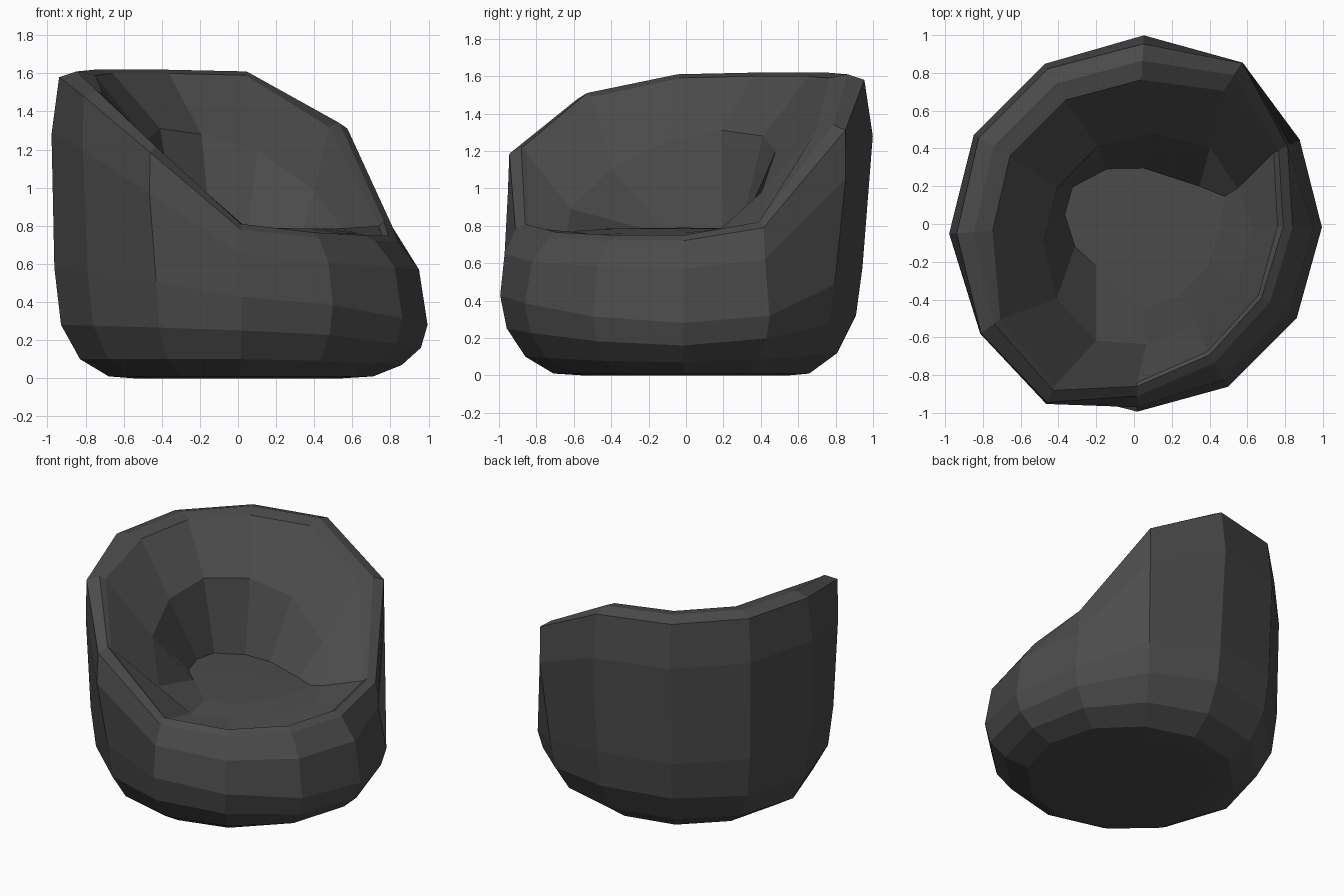
import bpy, bmesh, math

# One row per column of the 12-sided tub, anticlockwise from the right side:
# angle, crest height, crest radius, widest radius up high, rim inner width,
# backrest lip (angle, radius, height), seat edge (angle, radius)
COLUMNS = [
    (-1, 0.75, 0.79, 0.95, 0.03, -2, 0.63, 0.76, -5, 0.45),
    (27, 0.82, 0.86, 0.93, 0.03, 19, 0.58, 0.785, 17, 0.50),
    (56, 1.34, 0.95, 1.03, 0.10, 45, 0.57, 0.98, 30, 0.40),
    (87, 1.61, 0.865, 1.00, 0.10, 78, 0.49, 1.20, 80, 0.30),
    (119, 1.62, 0.85, 0.97, 0.10, 115, 0.455, 1.28, 116, 0.325),
    (151, 1.62, 0.85, 0.97, 0.10, 155, 0.45, 1.31, 149, 0.38),
    (183, 1.61, 0.85, 0.98, 0.10, 192, 0.49, 1.25, 172, 0.37),
    (215.5, 1.51, 0.91, 1.00, 0.04, 224, 0.57, 1.11, 201, 0.335),
    (244, 1.215, 0.98, 1.06, 0.03, 252, 0.65, 0.89, 228, 0.30),
    (271, 0.81, 0.86, 0.97, 0.02, 276, 0.64, 0.77, 276, 0.45),
    (300, 0.765, 0.80, 0.95, 0.02, 302, 0.63, 0.76, 302, 0.45),
    (330, 0.75, 0.78, 0.95, 0.02, 330, 0.63, 0.76, 330, 0.45),
]


def profile(a, crest, crest_r, wide, rim, lip_a, lip_r, lip_z, seat_a, seat_r):
    """(angle, radius, height) from the floor, up the outside, down to the seat."""
    t = max(0.0, min(1.0, (crest - 0.77) / 0.84))       # 0 low front, 1 tall back
    w = max(0.0, math.cos(math.radians(a))) ** 2        # base sags on the right
    b = 0.02 * max(0.0, math.sin(math.radians(a)))      # base tucks in at the back
    mix = lambda lo, hi: lo + (hi - lo) * t
    return [
        (a, 0.55, 0.0),
        (a, mix(0.71, 0.68) - b, 0.01),
        (a, mix(0.86, 0.83) - b, 0.10 - 0.03 * w + b),
        (a, mix(0.96, 0.93) - b, mix(0.25, 0.28) - 0.09 * w + 2 * b),
        (a, mix(0.995, 0.965) - b, mix(0.42, 0.58) - 0.14 * w),
        (a, wide, mix(0.62, 1.28) - 0.05 * w),
        (a, crest_r + mix(0.05, 0.09), crest - 0.03),
        (a, crest_r, crest),
        (a, crest_r - rim, crest - 0.02),
        (lip_a, lip_r, lip_z),
        (seat_a, seat_r, 0.785),
    ]


# Bucket chair: one closed faceted shell
bm = bmesh.new()
grid = []
for col in COLUMNS:
    grid.append([bm.verts.new((r * math.cos(math.radians(a)),
                               r * math.sin(math.radians(a)), z))
                 for a, r, z in profile(*col)])

n = len(grid)
for i in range(n):
    p, q = grid[i], grid[(i + 1) % n]
    for k in range(len(p) - 1):
        bm.faces.new((p[k], q[k], q[k + 1], p[k + 1]))

# Underside, and slightly crowned seat middle
bm.faces.new([c[0] for c in reversed(grid)])
centre = bm.verts.new((0.05, 0.0, 0.79))
for i in range(n):
    bm.faces.new((grid[i][-1], grid[(i + 1) % n][-1], centre))
bmesh.ops.recalc_face_normals(bm, faces=bm.faces)

mesh = bpy.data.meshes.new("bucket_chair")
bm.to_mesh(mesh)
bm.free()
chair = bpy.data.objects.new("bucket_chair", mesh)
bpy.context.collection.objects.link(chair)

# Dark grey upholstery
fabric = bpy.data.materials.new("dark_grey_fabric")
fabric.diffuse_color = (0.07, 0.07, 0.07, 1)
mesh.materials.append(fabric)
